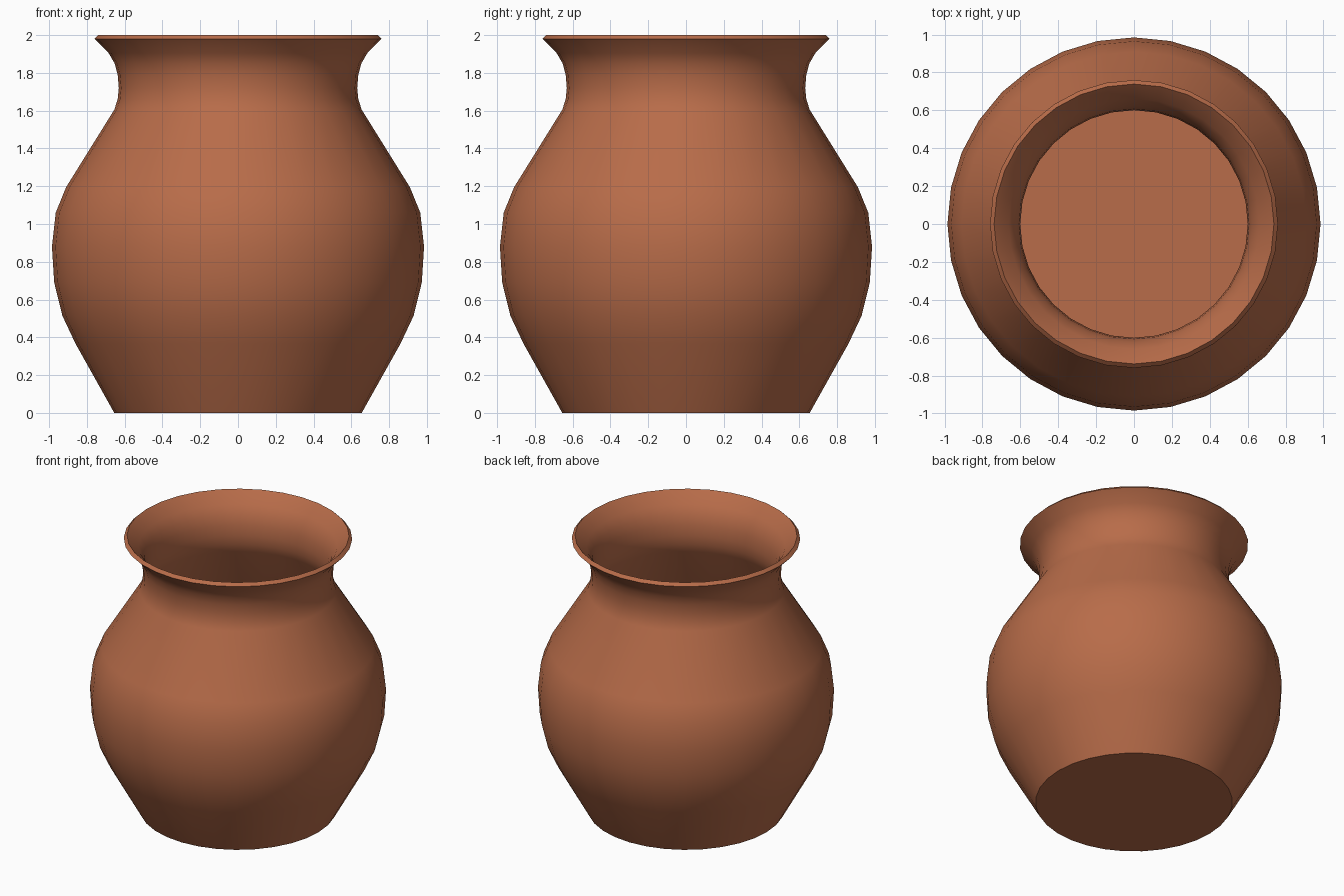
import bpy, bmesh, math

if "Cube" in bpy.data.objects:
    bpy.data.objects.remove(bpy.data.objects["Cube"])

SIDES = 32
WALL = 0.03

# Outer profile of the pot: (radius, height)
profile = [(0.655, 0.0), (0.86, 0.366), (0.93, 0.515), (0.973, 0.69),
           (0.985, 0.88), (0.965, 1.06), (0.91, 1.195), (0.655, 1.605),
           (0.637, 1.66), (0.631, 1.72), (0.637, 1.79), (0.653, 1.85),
           (0.685, 1.905), (0.76, 1.98)]

# Fired clay colour
clay = bpy.data.materials.new("terracotta_clay")
clay.diffuse_color = (0.479, 0.15, 0.067, 1.0)
clay.use_nodes = True
clay.node_tree.nodes["Principled BSDF"].inputs["Base Color"].default_value = clay.diffuse_color

# Revolve the profile into a thin shell with a closed base
bm = bmesh.new()
rings = []
for r, z in profile:
    ring = []
    for i in range(SIDES):
        a = 2 * math.pi * i / SIDES
        ring.append(bm.verts.new((r * math.cos(a), r * math.sin(a), z)))
    rings.append(ring)
for lo, hi in zip(rings, rings[1:]):
    for i in range(SIDES):
        j = (i + 1) % SIDES
        bm.faces.new((lo[i], lo[j], hi[j], hi[i]))
bm.faces.new(list(reversed(rings[0])))

mesh = bpy.data.meshes.new("clay_pot")
bm.to_mesh(mesh)
bm.free()
pot = bpy.data.objects.new("clay_pot", mesh)
bpy.context.collection.objects.link(pot)
mesh.materials.append(clay)

# Give the shell its wall thickness, inwards
bpy.context.view_layer.objects.active = pot
pot.select_set(True)
solid = pot.modifiers.new("wall_thickness", 'SOLIDIFY')
solid.thickness = WALL
solid.offset = -1
solid.use_even_offset = True
bpy.ops.object.modifier_apply(modifier=solid.name)

# Smooth walls, crisp rim and base edge
bpy.ops.object.shade_smooth_by_angle(angle=math.radians(40))
